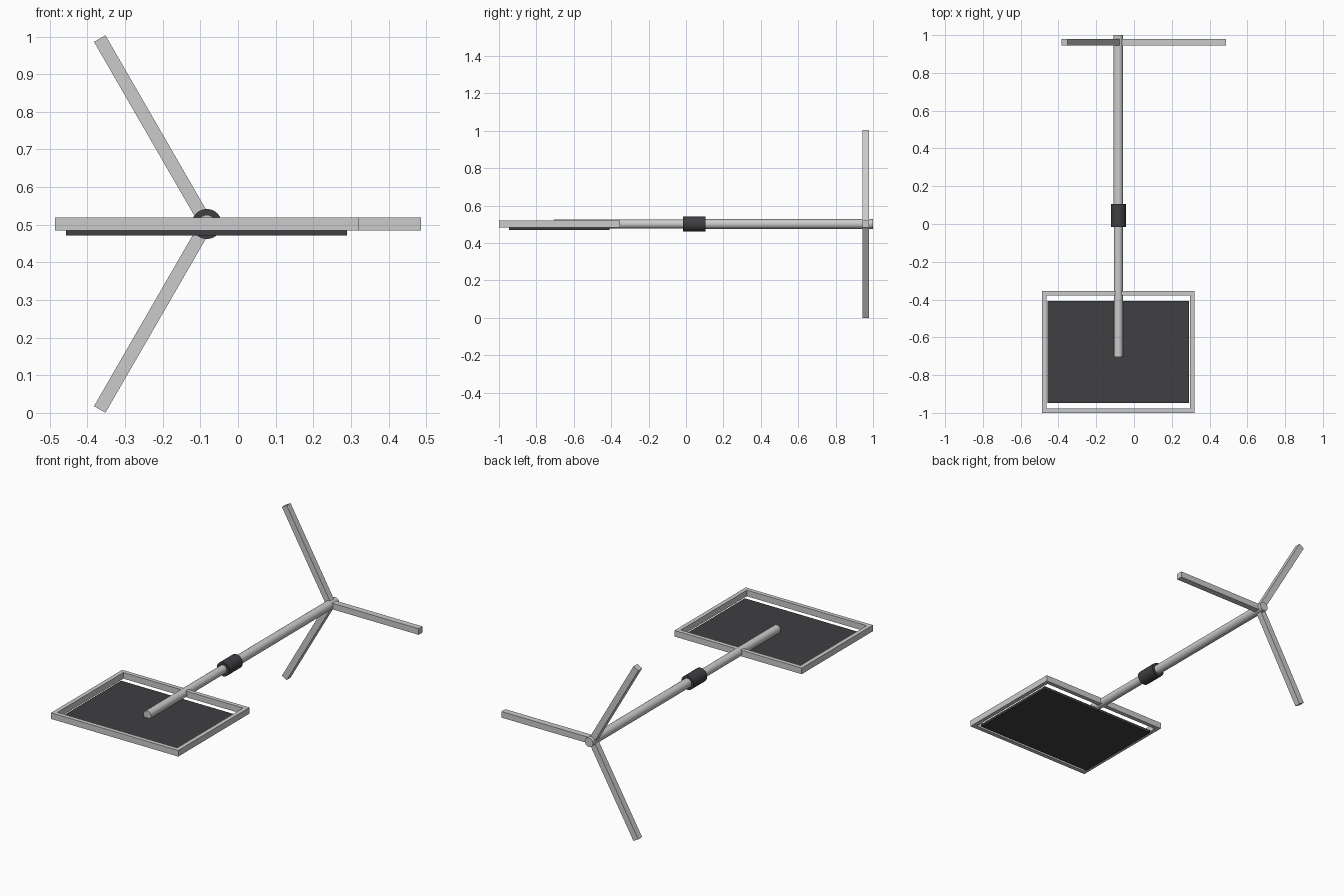
import bpy, math
from mathutils import Matrix, Vector

if "Cube" in bpy.data.objects:
    bpy.data.objects.remove(bpy.data.objects["Cube"])

CX, CZ = -0.083, 0.502      # pole axis
LEG_Y, LEG_LEN, BAR = 0.962, 0.569, 0.035

dark = bpy.data.materials.new("dark_grey")
dark.diffuse_color = (0.05, 0.05, 0.055, 1)
dark.use_nodes = True
dark.node_tree.nodes["Principled BSDF"].inputs["Base Color"].default_value = dark.diffuse_color


def box(name, lo, hi, mat=None):
    lo, hi = Vector(lo), Vector(hi)
    bpy.ops.mesh.primitive_cube_add(size=1)
    ob = bpy.context.object
    ob.name = name
    ob.data.transform(Matrix.Translation((lo + hi) / 2) @ Matrix.Diagonal((*(hi - lo), 1)))
    if mat:
        ob.data.materials.append(mat)
    return ob


def rod(name, radius, y0, y1, mat=None):
    bpy.ops.mesh.primitive_cylinder_add(vertices=24, radius=radius, depth=y1 - y0,
                                        location=(CX, (y0 + y1) / 2, CZ),
                                        rotation=(math.pi / 2, 0, 0))
    ob = bpy.context.object
    ob.name = name
    if mat:
        ob.data.materials.append(mat)
    bpy.ops.object.shade_smooth_by_angle(angle=math.radians(30))
    return ob


# telescoping pole and its clamp
rod("inner_pole", 0.024, -0.705, 0.05)
rod("outer_pole", 0.026, 0.04, 1.0)
rod("pole_clamp", 0.040, -0.017, 0.105, dark)

# three square legs spread around the pole
for i in range(3):
    h = BAR / 2
    leg = box(f"leg_{i + 1}", (0, -h, -h), (LEG_LEN, h, h))
    leg.location = (CX, LEG_Y, CZ)
    leg.rotation_euler = (0, i * math.tau / 3, 0)

# rectangular frame
x0, x1, y0, y1 = -0.487, 0.321, -1.0, -0.354
z0, z1, w = CZ - BAR / 2, CZ + BAR / 2, 0.024
box("frame_front", (x0, y0, z0), (x1, y0 + w, z1))
box("frame_back", (x0, y1 - w, z0), (x1, y1, z1))
box("frame_left", (x0, y0 + w, z0), (x0 + w, y1 - w, z1))
box("frame_right", (x1 - w, y0 + w, z0), (x1, y1 - w, z1))

# dark panel under the frame
box("panel", (-0.457, -0.947, 0.471), (0.290, -0.408, 0.486), dark)
